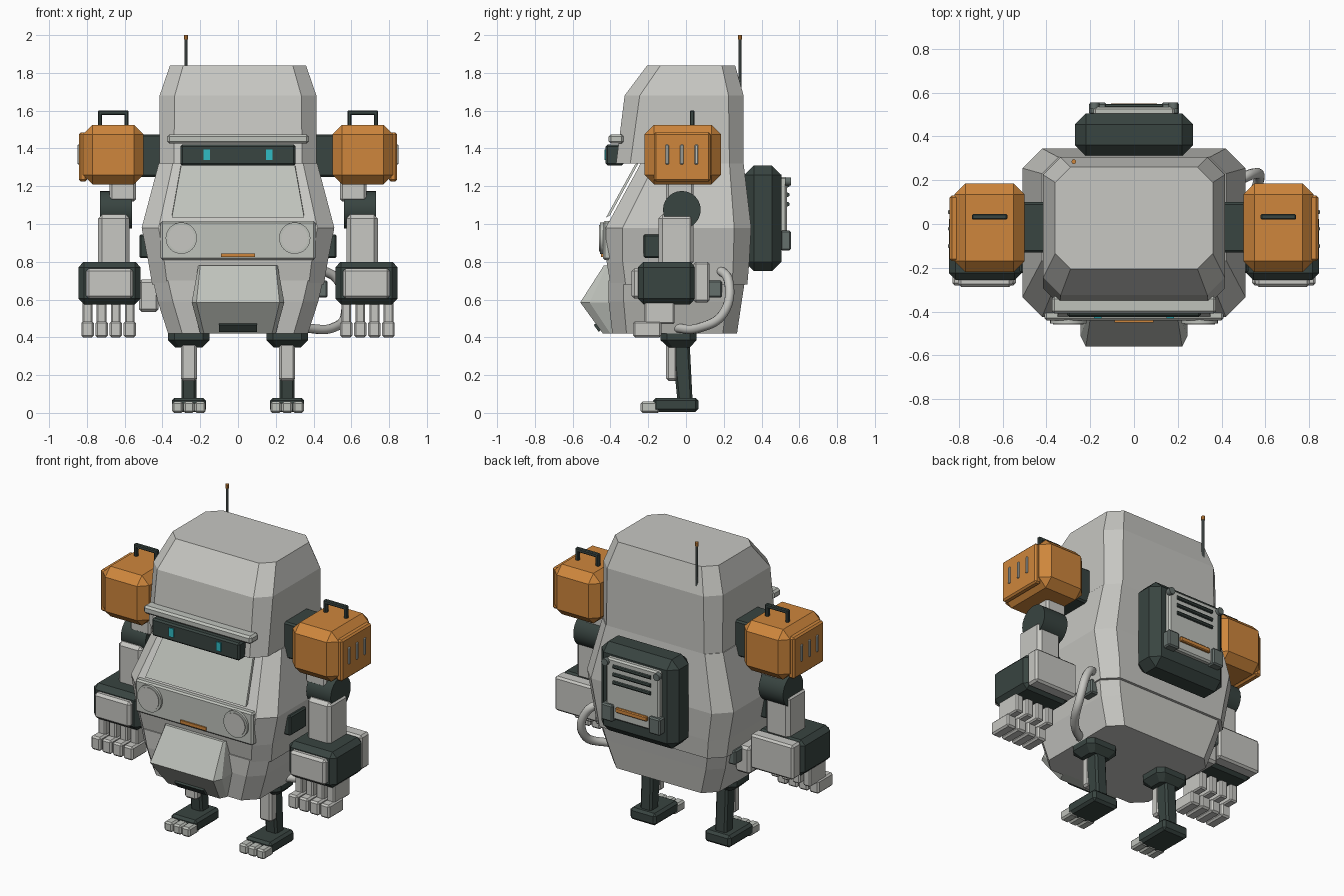
import bpy, bmesh, math
from mathutils import Matrix, Vector

default_cube = bpy.data.objects.get("Cube")
if default_cube:
    bpy.data.objects.remove(default_cube, do_unlink=True)


def material(name, red, green, blue):
    mat = bpy.data.materials.new(name)
    mat.use_nodes = True
    mat.diffuse_color = (red, green, blue, 1)
    shader = next(n for n in mat.node_tree.nodes if n.type == 'BSDF_PRINCIPLED')
    shader.inputs["Base Color"].default_value = (red, green, blue, 1)
    shader.inputs["Roughness"].default_value = 0.7
    return mat


shell = material("light shell grey", .57, .57, .54)
panel = material("panel grey", .52, .54, .50)
dark = material("dark green grey", .04, .058, .052)
middle = material("middle grey", .13, .16, .15)
orange = material("orange", .62, .24, .045)
cyan = material("cyan glow", .03, .5, .56)


def finish(name, bm, mat, smooth=False):
    bmesh.ops.recalc_face_normals(bm, faces=bm.faces[:])
    mesh = bpy.data.meshes.new(name)
    bm.to_mesh(mesh)
    bm.free()
    mesh.materials.append(mat)
    obj = bpy.data.objects.new(name, mesh)
    bpy.context.collection.objects.link(obj)
    if smooth:
        bpy.ops.object.select_all(action='DESELECT')
        obj.select_set(True)
        bpy.context.view_layer.objects.active = obj
        bpy.ops.object.shade_smooth_by_angle(angle=math.radians(40))
    return obj


def box(name, xs, ys, zs, mat, bevel=0.0, side=1, tilt=0.0):
    """Box from axis ranges, with chamfered edges; side mirrors it in x."""
    bm = bmesh.new()
    bmesh.ops.create_cube(bm, size=1)
    size = Vector((r[1] - r[0] for r in (xs, ys, zs)))
    centre = Vector((sum(r) / 2 for r in (xs, ys, zs)))
    centre.x *= side
    bmesh.ops.scale(bm, vec=size, verts=bm.verts)
    if bevel:
        bmesh.ops.bevel(bm, geom=bm.edges[:], offset=bevel, segments=1,
                        affect='EDGES', clamp_overlap=True)
    bmesh.ops.transform(bm, verts=bm.verts, matrix=Matrix.Translation(centre)
                        @ Matrix.Rotation(tilt, 4, 'X'))
    return finish(name, bm, mat)


def rod(name, centre, radius, length, axis, mat, sides=24):
    bm = bmesh.new()
    bmesh.ops.create_cone(bm, cap_ends=True, segments=sides, radius1=radius,
                          radius2=radius, depth=length)
    turn = Vector((0, 0, 1)).rotation_difference(Vector(axis)).to_matrix().to_4x4()
    bmesh.ops.transform(bm, verts=bm.verts, matrix=Matrix.Translation(centre) @ turn)
    return finish(name, bm, mat, smooth=True)


def loft(name, rings, mat):
    """Skin a stack of equal-length rings and cap both ends."""
    bm = bmesh.new()
    rows = [[bm.verts.new(p) for p in ring] for ring in rings]
    count = len(rows[0])
    for low, high in zip(rows, rows[1:]):
        for i in range(count):
            j = (i + 1) % count
            bm.faces.new((low[i], low[j], high[j], high[i]))
    bm.faces.new(rows[0])
    bm.faces.new(rows[-1])
    return finish(name, bm, mat)


def octagon(z, half, front, back, cut, middle_x=0):
    """Horizontal rectangle with cut corners."""
    right = [(half - cut, front), (half, front + cut), (half, back - cut), (half - cut, back)]
    outline = right + [(-x, y) for x, y in reversed(right)]
    return [(middle_x + x, y, z) for x, y in outline]


# Hull: head, torso shell and pelvis
loft("head", [octagon(1.32, .415, -.37, .305, .075), octagon(1.68, .415, -.325, .305, .08),
              octagon(1.84, .36, -.205, .26, .07)], shell)
loft("torso_shell", [octagon(.68, .455, -.40, .325, .08), octagon(.80, .475, -.42, .335, .085),
                     octagon(.98, .51, -.425, .345, .09), octagon(1.32, .42, -.24, .305, .075)], shell)
loft("pelvis", [octagon(.42, .37, -.39, .27, .075), octagon(.59, .425, -.41, .295, .08),
                octagon(.70, .45, -.41, .312, .08)], shell)

# Face: brow, visor and eyes
box("brow", (-.375, .375), (-.41, -.33), (1.425, 1.475), panel, .012)
box("visor", (-.305, .305), (-.425, -.33), (1.31, 1.42), dark, .01)
for side in (-1, 1):
    box("eye", (.148, .182), (-.432, -.42), (1.34, 1.395), cyan, 0, side)

# Chest: sloping plate, lamp panel, lamps and slot
slope = [(-.30, -.25, 1.325), (.30, -.25, 1.325), (.35, -.403, 1.045), (-.35, -.403, 1.045)]
loft("chest_plate", [slope, [(x, y - .02, z - .01) for x, y, z in slope]], panel)
box("lamp_panel", (-.41, .41), (-.44, -.38), (.81, 1.015), panel, .01)
box("orange_slot", (-.09, .09), (-.449, -.43), (.825, .845), orange)
for side in (-1, 1):
    rod("lamp_rim", (side * .30, -.44, .925), .083, .03, (0, 1, 0), panel, 32)
    rod("lamp_lens", (side * .30, -.45, .925), .07, .02, (0, 1, 0), shell, 32)


# Chin hatch
def hatch_ring(z, wide, narrow, nose, edge):
    half = [(wide, -.33), (wide, edge), (narrow, nose)]
    return [(x, y, z) for x, y in half] + [(-x, y, z) for x, y in reversed(half)]


loft("chin_hatch", [hatch_ring(.42, .20, .18, -.44, -.40), hatch_ring(.585, .245, .22, -.56, -.51),
                    hatch_ring(.78, .21, .20, -.435, -.42)], panel)
box("hatch_slot", (-.10, .10), (-.477, -.459), (.43, .475), dark, 0, 1, math.radians(36))

# Antenna
rod("antenna", (-.275, .285, 1.82), .008, .33, (0, 0, 1), middle, 8)
rod("antenna_tip", (-.275, .285, 1.988), .011, .024, (0, 0, 1), orange, 8)

# Backpack with its rear panel
box("backpack", (-.27, .27), (.31, .505), (.75, 1.31), dark, .05)
box("backpack_panel", (-.185, .185), (.49, .535), (.87, 1.25), panel, .01)
for row in range(3):
    rod("backpack_bar", (0, .537, 1.205 - row * .05), .012, .26, (1, 0, 0), dark, 8)
box("backpack_orange_bar", (-.11, .11), (.52, .55), (.925, .955), orange, .005)
for side in (-1, 1):
    box("backpack_clamp", (.125, .205), (.50, .555), (.86, .965), middle, .008, side)
    rod("backpack_knob", (side * .18, .54, 1.225), .022, .03, (0, 1, 0), middle, 12)

# Side details on the hull
for side in (-1, 1):
    box("side_vent", (.46, .522), (-.225, -.06), (.82, .945), dark, .008, side)
    box("side_plate", (.41, .475), (.10, .19), (.61, .70), middle, .008, side)
box("side_box", (.42, .525), (-.06, .12), (.535, .705), shell, .015, -1)

# Arms
for side in (-1, 1):
    box("shoulder_joint", (.38, .53), (-.13, .10), (1.25, 1.475), dark, .01, side)
    box("shoulder_pod", (.50, .82), (-.22, .185), (1.21, 1.525), orange, .05, side)
    box("shoulder_side_plate", (.80, .842), (-.17, .13), (1.225, 1.485), orange, .01, side)
    for y in (-.10, -.022, .055):
        box("shoulder_vent", (.83, .85), (y - .009, y + .009), (1.315, 1.42), panel, .004, side)
    for x in (.59, .73):
        box("handle_post", (x - .011, x + .011), (.02, .045), (1.51, 1.6), dark, .005, side)
    box("handle_grip", (.58, .741), (.02, .045), (1.577, 1.601), dark, .005, side)
    box("upper_arm", (.54, .68), (-.105, .04), (1.12, 1.24), shell, .012, side)
    rod("elbow", (side * .645, -.022, 1.075), .1, .17, (1, 0, 0), dark, 24)
    box("forearm", (.575, .74), (-.145, .04), (.78, 1.05), shell, .02, side)
    box("wrist_cuff", (.515, .845), (-.255, .052), (.575, .80), dark, .03, side)
    box("wrist_front_plate", (.555, .805), (-.288, -.24), (.605, .765), shell, .015, side)
    box("wrist_back_plate", (.53, .83), (.04, .125), (.585, .80), shell, .012, side)
    for finger in range(4):
        x = .573 + finger * .0745
        box("finger_base", (x - .026, x + .026), (-.22, -.06), (.47, .59), shell, .008, side)
        box("finger_tip", (x - .033, x + .033), (-.28, -.13), (.40, .485), shell, .01, side)

# Legs
for side in (-1, 1):
    x = side * .26
    loft("hip", [octagon(.345, .07, -.09, .02, .02, x), octagon(.385, .11, -.135, .055, .035, x),
                 octagon(.43, .11, -.135, .055, .035, x)], dark)
    loft("shin", [octagon(.06, .04, -.045, .035, .012, x), octagon(.36, .04, -.075, .02, .012, x)], dark)
    box("shin_guard", (.217, .303), (-.105, -.045), (.17, .37), shell, .012, side)
    box("foot", (.17, .35), (-.175, .065), (.005, .08), dark, .015, side)
    for toe in (-1, 0, 1):
        t = .26 + toe * .06
        box("toe", (t - .029, t + .029), (-.24, -.14), (0, .06), panel, .01, side)

# Hose from the hull to one hip
curve = bpy.data.curves.new("hose", 'CURVE')
curve.dimensions = '3D'
curve.bevel_depth = .025
curve.bevel_resolution = 3
spline = curve.splines.new('BEZIER')
path = [(.43, .17, .765), (.53, .225, .70), (.57, .20, .53), (.50, .07, .45), (.34, -.06, .45)]
spline.bezier_points.add(len(path) - 1)
for point, place in zip(spline.bezier_points, path):
    point.co = place
    point.handle_left_type = point.handle_right_type = 'AUTO'
curve.use_fill_caps = True
curve.materials.append(shell)
hose = bpy.data.objects.new("hose", curve)
bpy.context.collection.objects.link(hose)
bpy.ops.object.select_all(action='DESELECT')
hose.select_set(True)
bpy.context.view_layer.objects.active = hose
bpy.ops.object.convert(target='MESH')
bpy.ops.object.shade_smooth_by_angle(angle=math.radians(40))
